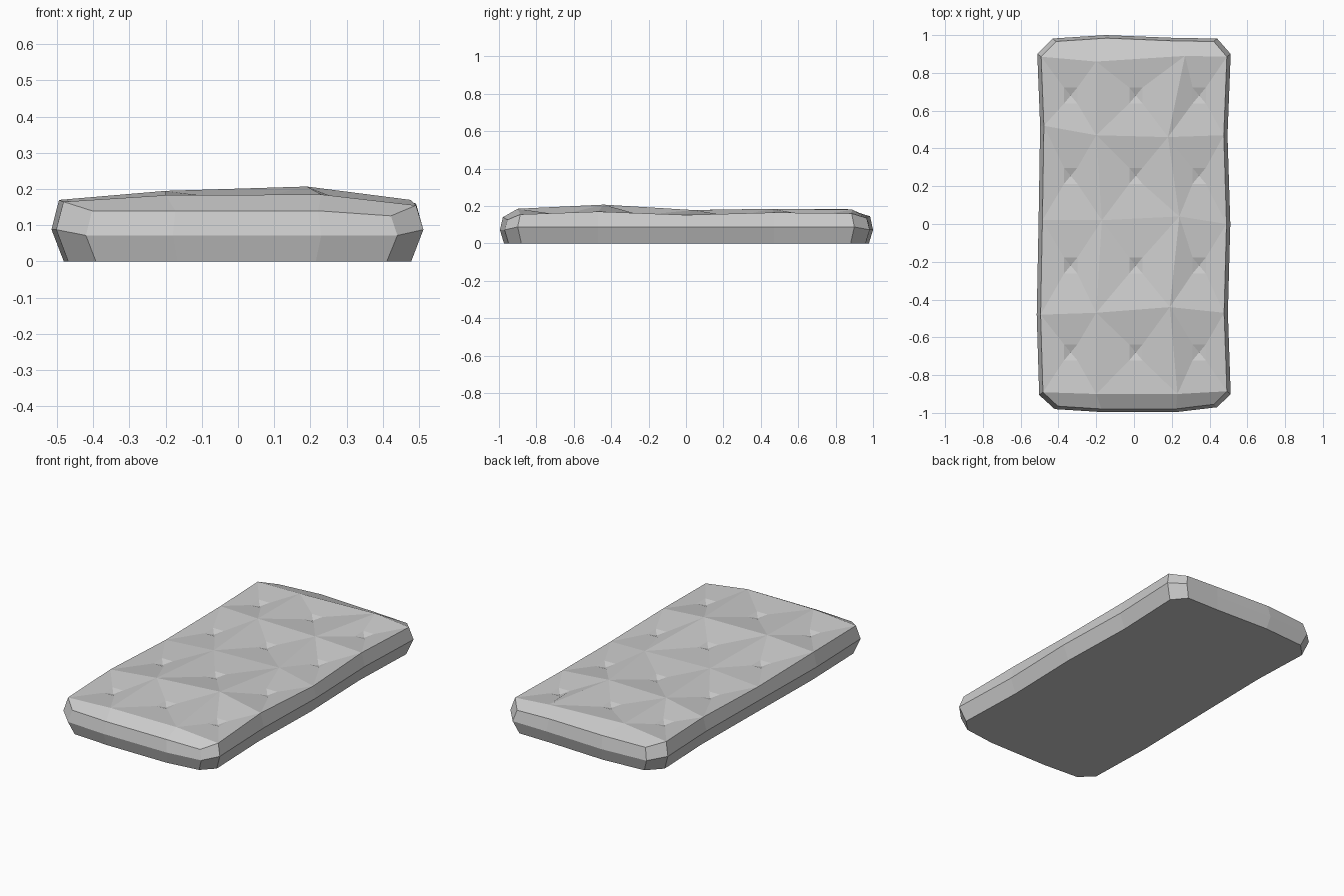
import bpy, bmesh
from mathutils import Vector

if "Cube" in bpy.data.objects:
    bpy.data.objects.remove(bpy.data.objects["Cube"])

bm = bmesh.new()

# Widest outline, counter-clockwise from front left: front end, right side, back end, left side
front = [(-.42, -.98), (-.18, -.995), (.23, -.995), (.44, -.97)]
right = [(.512, -.9), (.497, -.47), (.51, 0), (.495, .47), (.512, .9)]
back = [(.44, .982), (.22, .985), (-.15, 1.0), (-.43, .982)]
left = [(-.512, .9), (-.497, .52), (-.505, .02), (-.515, -.48), (-.502, -.905)]
outline = front + right + back + left
is_end = [True] * 4 + [False] * 5 + [True] * 4 + [False] * 5

# Heights of the quilted top: rows front to back, columns left to right
heights = [(.165, .183, .185, .155),
           (.17, .195, .207, .17),
           (.155, .178, .178, .152),
           (.165, .185, .185, .165),
           (.165, .183, .18, .16)]
inner = [[(-.2, -.9), (.23, -.9)], [(-.2, -.47), (.19, -.44)], [(-.17, .02), (.24, .04)],
         [(-.2, .47), (.18, .46)], [(-.2, .86), (.27, .89)]]
front_rim_z = (.14, .14, .14, .126)
back_rim_z = (.135, .142, .145, .14)


def ring(dx, dy, z_end, z_side):
    verts = []
    for (x, y), end in zip(outline, is_end):
        sx = dx * x / .5
        sy = dy * y if abs(y) > .8 else 0
        verts.append(bm.verts.new((x - sx, y - sy, z_end if end else z_side)))
    return verts


# Side walls: base, bulge and rim
base = ring(.033, .022, 0, 0)
bulge = ring(0, 0, .072, .088)
rim = ring(.02, .016, .14, .165)
for i in range(4):
    rim[i].co.z = front_rim_z[i]
    rim[9 + i].co.z = back_rim_z[i]
for i in range(5):
    rim[4 + i].co.z = heights[i][3]
    rim[13 + i].co.z = heights[4 - i][0]
for lower, upper in ((base, bulge), (bulge, rim)):
    for i in range(18):
        j = (i + 1) % 18
        bm.faces.new((lower[i], lower[j], upper[j], upper[i]))
bm.faces.new(base[::-1])

# Top grid, sharing the rim vertices along both sides
grid = []
for r in range(5):
    mid = [bm.verts.new((x, y, heights[r][c + 1])) for c, (x, y) in enumerate(inner[r])]
    grid.append([rim[17 - r]] + mid + [rim[4 + r]])

# Sloping strips at both ends
for c in range(3):
    bm.faces.new((rim[c], rim[c + 1], grid[0][c + 1], grid[0][c]))
    bm.faces.new((grid[4][c], grid[4][c + 1], rim[11 - c], rim[12 - c]))

# Tufted cells: each slopes to a small square with a button pit
for r, cy in enumerate((-.68, -.22, .255, .68)):
    for c, cx in enumerate((-.335, .01, .345)):
        corners = [grid[r][c], grid[r][c + 1], grid[r + 1][c + 1], grid[r + 1][c]]
        z = sum(v.co.z for v in corners) / 4
        square = [bm.verts.new((cx + sx * .035, cy + sy * .042, z - .02))
                  for sx, sy in ((-1, -1), (1, -1), (1, 1), (-1, 1))]
        pit = bm.verts.new((cx, cy, z - .035))
        for i in range(4):
            j = (i + 1) % 4
            bm.faces.new((corners[i], corners[j], square[j], square[i]))
            bm.faces.new((square[i], square[j], pit))

bmesh.ops.recalc_face_normals(bm, faces=bm.faces[:])
mesh = bpy.data.meshes.new("mattress")
bm.to_mesh(mesh)
bm.free()
mattress = bpy.data.objects.new("mattress", mesh)
bpy.context.collection.objects.link(mattress)
